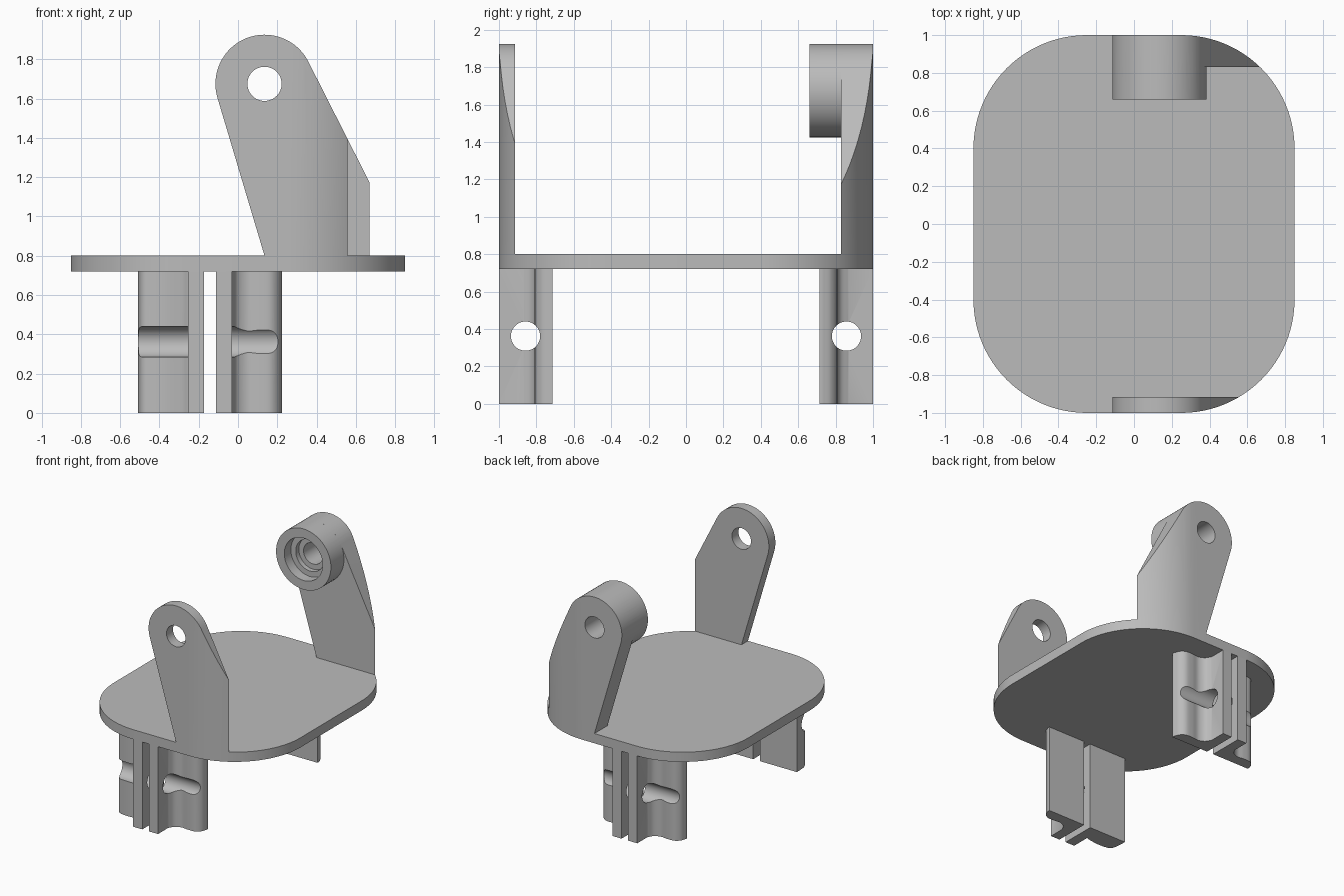
import bpy, bmesh, math
from mathutils import Vector

default = bpy.data.objects.get("Cube")
if default:
    bpy.data.objects.remove(default, do_unlink=True)

grey = bpy.data.materials.new("light grey")
grey.use_nodes = True
GREY = (0.5, 0.5, 0.5, 1)
grey.diffuse_color = GREY
grey.node_tree.nodes["Principled BSDF"].inputs["Base Color"].default_value = GREY


def arc(cx, cy, r, start, end, steps):
    angles = [math.radians(start + (end - start) * i / steps) for i in range(steps + 1)]
    return [(cx + r * math.cos(a), cy + r * math.sin(a)) for a in angles]


def prism(name, outline, low, high, axis="z"):
    """Extrude a 2D outline along one axis."""
    place = {"x": lambda a, b, c: (c, a, b),
             "y": lambda a, b, c: (a, c, b),
             "z": lambda a, b, c: (a, b, c)}[axis]
    bm = bmesh.new()
    face = bm.faces.new([bm.verts.new(place(a, b, low)) for a, b in outline])
    grown = bmesh.ops.extrude_face_region(bm, geom=[face])["geom"]
    verts = [g for g in grown if isinstance(g, bmesh.types.BMVert)]
    bmesh.ops.translate(bm, verts=verts, vec=Vector(place(0, 0, high - low)))
    bmesh.ops.recalc_face_normals(bm, faces=bm.faces)
    mesh = bpy.data.meshes.new(name)
    bm.to_mesh(mesh)
    bm.free()
    mesh.materials.append(grey)
    obj = bpy.data.objects.new(name, mesh)
    bpy.context.scene.collection.objects.link(obj)
    return obj


def rod(name, cx, cy, r, low, high, axis):
    return prism(name, arc(cx, cy, r, 0, 360, 64)[:-1], low, high, axis)


def combine(obj, tool, operation="DIFFERENCE"):
    """Apply a boolean and discard the tool."""
    mod = obj.modifiers.new("combine", "BOOLEAN")
    mod.operation, mod.solver, mod.object = operation, "EXACT", tool
    graph = bpy.context.evaluated_depsgraph_get()
    mesh = bpy.data.meshes.new_from_object(obj.evaluated_get(graph))
    obj.modifiers.clear()
    obj.data = mesh
    bpy.data.objects.remove(tool, do_unlink=True)


def smooth_curve(points, steps=6):
    """Catmull-Rom curve through a few points."""
    p = [Vector(q) for q in points]
    p = [2 * p[0] - p[1]] + p + [2 * p[-1] - p[-2]]
    out = []
    for a, b, c, d in zip(p, p[1:], p[2:], p[3:]):
        for i in range(steps):
            t = i / steps
            out.append(0.5 * (2 * b + (c - a) * t + (2 * a - 5 * b + 4 * c - d) * t * t
                              + (3 * b - a - 3 * c + d) * t ** 3))
    return [tuple(v) for v in out] + [tuple(points[-1])]


# Base plate with rounded corners
plate_outline = []
for sx, sy, start in ((1, 1, 0), (-1, 1, 90), (-1, -1, 180), (1, -1, 270)):
    plate_outline += arc(sx * 0.25, sy * 0.4, 0.6, start, start + 90, 24)
parts = [prism("base_plate", plate_outline, 0.72, 0.80)]

# Leaning arms, trimmed to the rounded plate edge
PIVOT = (0.135, 1.675)
arm_outline = arc(*PIVOT, 0.25, 27, 197, 40) + [(0.135, 0.8), (0.85, 0.8), (0.85, 0.817)]


def arm(name, low, high):
    obj = prism(name, arm_outline, low, high, "y")
    combine(obj, prism("trim", plate_outline, 0.5, 2.2), "INTERSECT")
    return obj


front_arm = arm("front_arm", -1.1, -0.915)
back_arm = arm("back_arm", 0.83, 1.1)

# Bearing boss with stepped pocket on the back arm
combine(back_arm, rod("boss", *PIVOT, 0.25, 0.66, 0.86, "y"), "UNION")
combine(back_arm, rod("pocket", *PIVOT, 0.175, 0.6, 0.745, "y"))
combine(back_arm, rod("relief", *PIVOT, 0.13, 0.7, 0.785, "y"))
for obj in (front_arm, back_arm):
    combine(obj, rod("pivot_hole", *PIVOT, 0.087, -1.5, 1.5, "y"))
parts += [front_arm, back_arm]

# Clamp legs: an outer rib beside a wavy wall, pierced by a cross hole
MIDDLE = -0.1425
wave = smooth_curve([(0.113, 0.87), (0.14, 0.825), (0.19, 0.803), (0.25, 0.808),
                     (0.31, 0.805), (0.35, 0.775), (0.3675, 0.73)])
bulge = smooth_curve([(0.113, 0.85), (0.15, 0.86), (0.24, 0.87),
                      (0.33, 0.86), (0.36, 0.82), (0.3675, 0.75)])
for end, sy in (("front", -1), ("back", 1)):
    for side, sx in (("left", 1), ("right", -1)):
        wall = bulge if (sx, sy) == (-1, -1) else wave
        section = [(0.03, 0.715), (0.03, 1.0), (0.113, 1.0)] + wall + [(0.3675, 0.715)]
        outline = [(MIDDLE + sx * a, sy * b) for a, b in section]
        leg = prism(f"{end}_{side}_clamp_leg", outline, 0, 0.72)
        combine(leg, rod("cross_hole", sy * 0.858, 0.362, 0.078, -1, 1, "x"))
        parts.append(leg)

# Smooth the round surfaces and keep the edges sharp
bpy.ops.object.select_all(action="DESELECT")
for obj in parts:
    obj.select_set(True)
bpy.context.view_layer.objects.active = parts[0]
bpy.ops.object.shade_smooth_by_angle(angle=math.radians(30))
